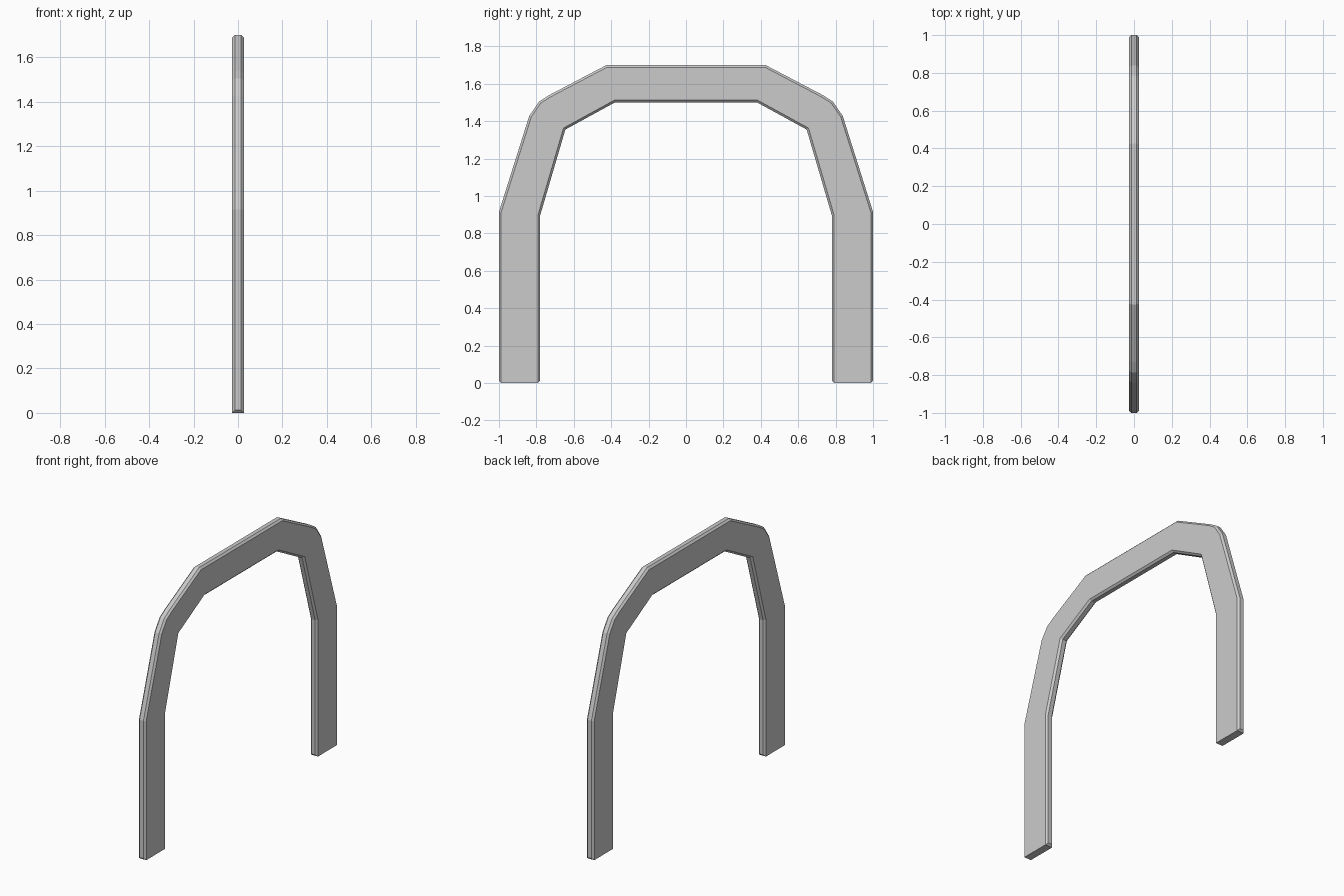
import bpy
import bmesh

if "Cube" in bpy.data.objects:
    bpy.data.objects.remove(bpy.data.objects["Cube"])

HALF_T = 0.026   # half thickness along x
CHAMFER = 0.012

# Half outline (y, z): outer edge from foot to crown, inner edge back down
outer = [(1.0, 0.0), (1.0, 0.915), (0.838, 1.428), (0.785, 1.505), (0.73, 1.54), (0.425, 1.70)]
inner = [(0.38, 1.50), (0.645, 1.355), (0.78, 0.895), (0.78, 0.0)]


def mirror(points):
    return [(-y, z) for y, z in reversed(points)]


outline = outer + mirror(outer) + mirror(inner) + inner

# Arch slab extruded through its thickness
bm = bmesh.new()
face = bm.faces.new([bm.verts.new((-HALF_T, y, z)) for y, z in outline])
result = bmesh.ops.extrude_face_region(bm, geom=[face], use_keep_orig=True)
moved = [v for v in result["geom"] if isinstance(v, bmesh.types.BMVert)]
bmesh.ops.translate(bm, verts=moved, vec=(2 * HALF_T, 0, 0))
bmesh.ops.recalc_face_normals(bm, faces=bm.faces[:])


# Chamfer the rims and the short foot edges, leaving the long foot edges square
def wants_chamfer(edge):
    a, b = (v.co for v in edge.verts)
    on_floor = a.z < 1e-4 and b.z < 1e-4
    across = abs(a.x - b.x) > 1e-4
    return on_floor == across


bmesh.ops.bevel(bm, geom=[e for e in bm.edges if wants_chamfer(e)], offset=CHAMFER,
                offset_type='OFFSET', segments=1, profile=0.5, affect='EDGES')
bmesh.ops.recalc_face_normals(bm, faces=bm.faces[:])

mesh = bpy.data.meshes.new("arch_frame")
bm.to_mesh(mesh)
bm.free()
arch = bpy.data.objects.new("arch_frame", mesh)
bpy.context.collection.objects.link(arch)
